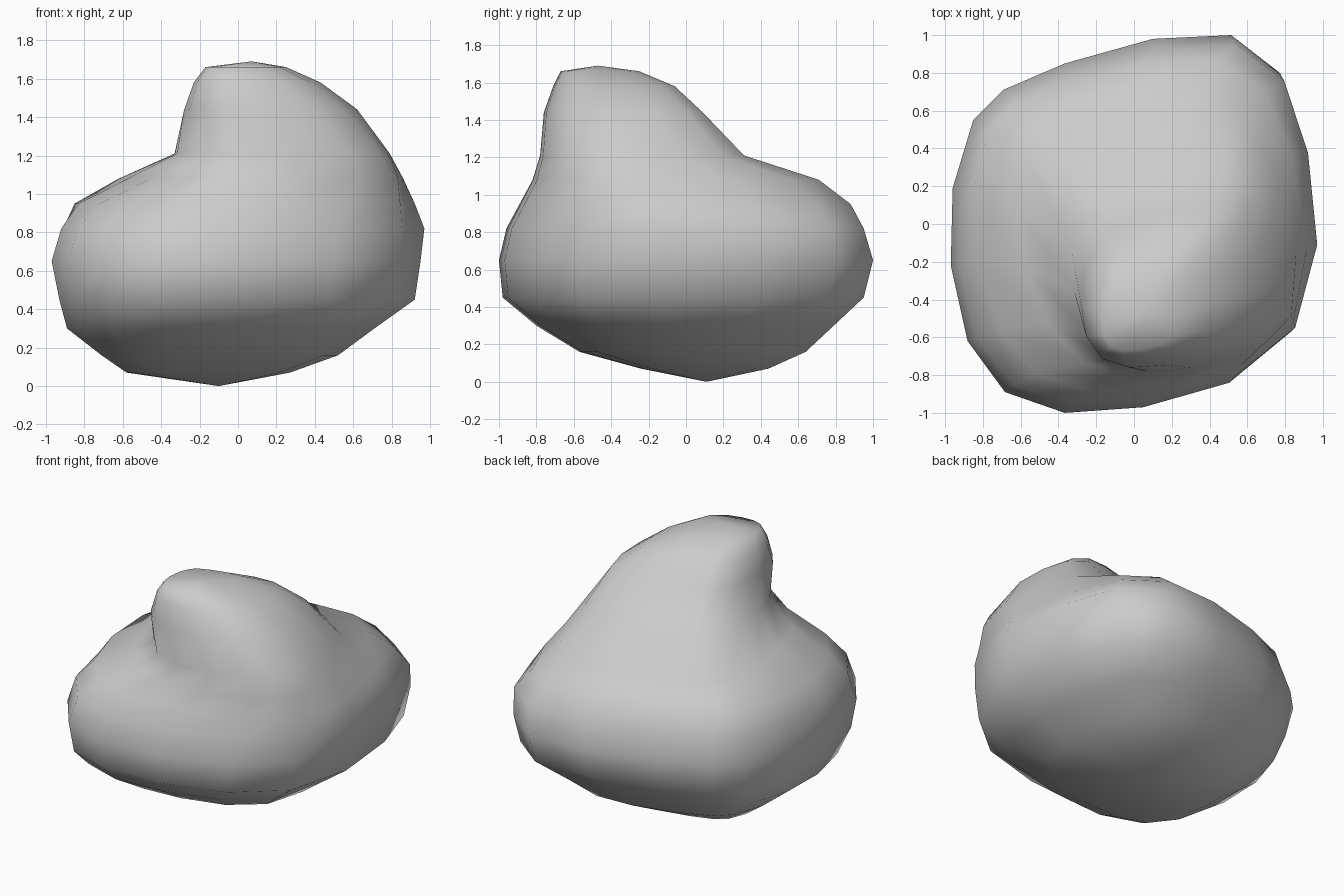
import bpy, bmesh, math

cube = bpy.data.objects.get("Cube")
if cube:
    bpy.data.objects.remove(cube, do_unlink=True)

# Boulder outline seen from above
OUTLINE = [(.97, -.11), (.92, .4), (.79, .8), (.53, 1), (.11, .98), (-.36, .85),
           (-.69, .71), (-.85, .55), (-.96, .19), (-.97, -.22), (-.88, -.62),
           (-.68, -.89), (-.36, -1), (.06, -.97), (.52, -.84), (.85, -.57)]

# Level: height, left, right, front and back limits, shear of the outline
LEVELS = [(.07, -.58, .27, -.24, .44, 0), (.16, -.71, .52, -.57, .64, 0),
          (.3, -.89, .71, -.8, .79, 0), (.45, -.93, .92, -.98, .95, 0),
          (.65, -.97, .95, -1, 1, 0), (.82, -.92, .97, -.96, .95, 0),
          (.95, -.85, .92, -.89, .88, -.08), (1.08, -.62, .86, -.82, .71, -.18),
          (1.21, -.33, .79, -.78, .31, -.08), (1.44, -.28, .62, -.76, .09, .07),
          (1.58, -.23, .43, -.71, -.06, .1), (1.66, -.17, .25, -.67, -.25, .1)]


def fit(values, low, high):
    """Stretch values to span low to high."""
    a, b = min(values), max(values)
    return [low + (v - a) / (b - a) * (high - low) for v in values]


def make_ring(bm, level):
    z, left, right, front, back, shear = level
    xs = fit([x + shear * y for x, y in OUTLINE], left, right)
    ys = fit([y for x, y in OUTLINE], front, back)
    return [bm.verts.new((x, y, z)) for x, y in zip(xs, ys)]


# Loft the levels and close the ends with a point
bm = bmesh.new()
rings = [make_ring(bm, level) for level in LEVELS]
bottom = bm.verts.new((-.1, .11, 0))
top = bm.verts.new((.07, -.47, 1.69))
count = len(OUTLINE)
for i in range(count):
    j = (i + 1) % count
    for low, high in zip(rings, rings[1:]):
        bm.faces.new((low[i], low[j], high[j], high[i]))
    bm.faces.new((bottom, rings[0][j], rings[0][i]))
    bm.faces.new((top, rings[-1][i], rings[-1][j]))
bmesh.ops.recalc_face_normals(bm, faces=bm.faces)
mesh = bpy.data.meshes.new("boulder")
bm.to_mesh(mesh)
bm.free()

# Stone colour and smooth shading
stone = bpy.data.materials.new("stone grey")
stone.use_nodes = True
colour = (.6, .6, .6, 1)
stone.diffuse_color = colour
stone.node_tree.nodes["Principled BSDF"].inputs["Base Color"].default_value = colour
mesh.materials.append(stone)
mesh.shade_smooth()

boulder = bpy.data.objects.new("boulder", mesh)
bpy.context.collection.objects.link(boulder)
